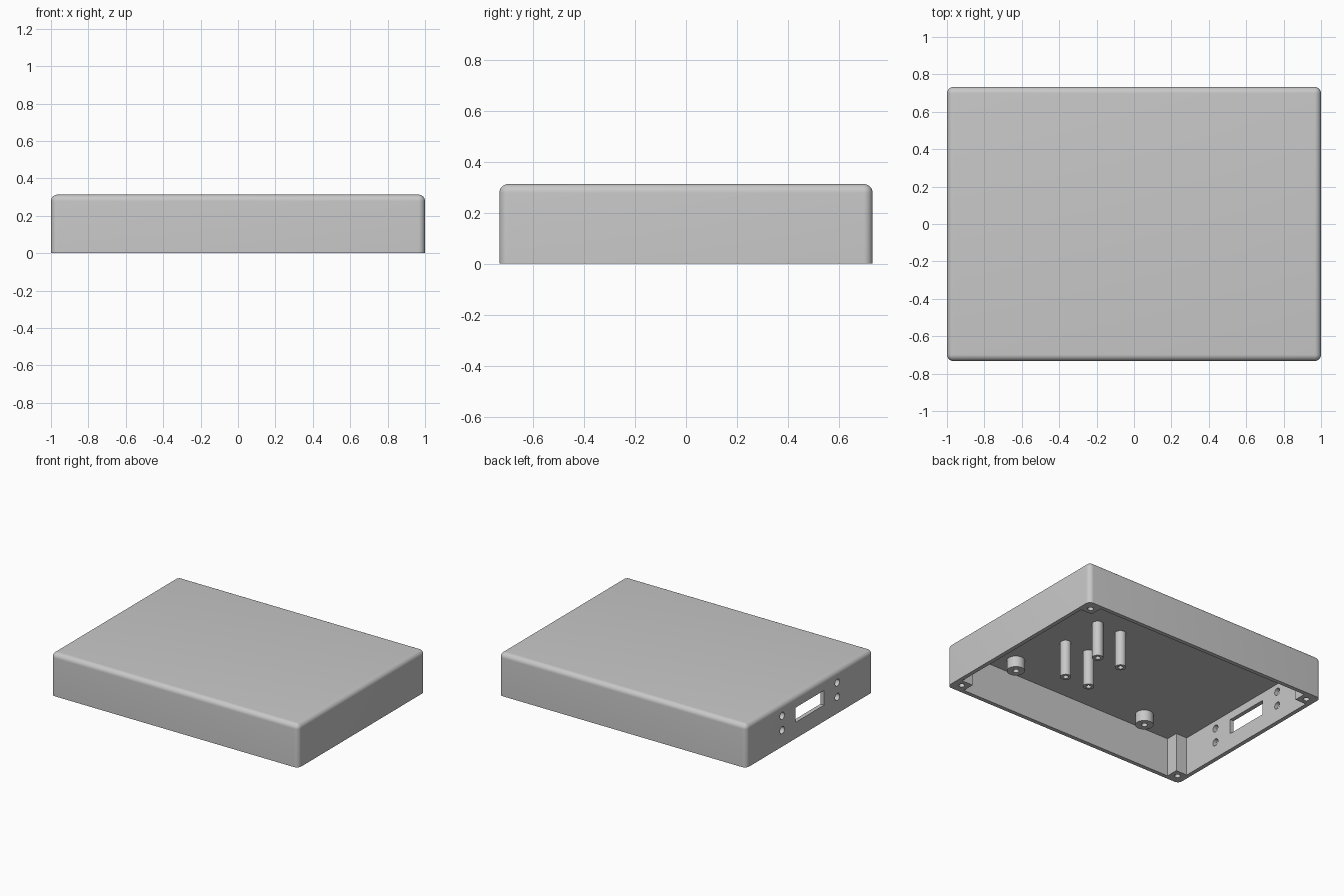
import bpy, bmesh, math
from mathutils import Matrix

if "Cube" in bpy.data.objects:
    bpy.data.objects.remove(bpy.data.objects["Cube"], do_unlink=True)

# Overall dimensions
HX, HY, HEIGHT = 1.0, 0.733, 0.313
WALL, POST, ROUND = 0.03, 0.12, 0.035
CEILING = HEIGHT - WALL

grey = bpy.data.materials.new("plain_grey")
grey.use_nodes = True
colour = (0.58, 0.58, 0.58, 1)
grey.diffuse_color = colour
grey.node_tree.nodes["Principled BSDF"].inputs["Base Color"].default_value = colour


def make_object(name, bm):
    bmesh.ops.recalc_face_normals(bm, faces=bm.faces)
    mesh = bpy.data.meshes.new(name)
    bm.to_mesh(mesh)
    bm.free()
    mesh.materials.append(grey)
    obj = bpy.data.objects.new(name, mesh)
    bpy.context.collection.objects.link(obj)
    return obj


def add_box(bm, centre, size):
    matrix = Matrix.Translation(centre) @ Matrix.Diagonal((*size, 1))
    bmesh.ops.create_cube(bm, size=1, matrix=matrix)


def add_rod(bm, centre, radius, length, axis="Z"):
    turn = Matrix.Rotation(math.pi / 2, 4, "Y") if axis == "X" else Matrix()
    bmesh.ops.create_cone(bm, cap_ends=True, segments=32, radius1=radius,
                          radius2=radius, depth=length,
                          matrix=Matrix.Translation(centre) @ turn)


def smooth(obj):
    bpy.ops.object.select_all(action="DESELECT")
    obj.select_set(True)
    bpy.context.view_layer.objects.active = obj
    bpy.ops.object.shade_smooth_by_angle(angle=math.radians(35))


# Outer block, rounded everywhere except around the open bottom
bm = bmesh.new()
add_box(bm, (0, 0, HEIGHT / 2), (2 * HX, 2 * HY, HEIGHT))
edges = [e for e in bm.edges if any(v.co.z > 0.01 for v in e.verts)]
bmesh.ops.bevel(bm, geom=edges, offset=ROUND, segments=8, profile=0.5,
                affect="EDGES", clamp_overlap=True)
shell = make_object("enclosure_shell", bm)

# Cavity cutter: a rectangle notched at its corners, which leaves the screw posts
ix, iy = HX - WALL, HY - WALL
px, py = HX - POST, HY - POST
quarter = [(ix, py), (px, py), (px, iy)]
outline = []
for sx, sy in ((1, 1), (-1, 1), (-1, -1), (1, -1)):
    points = [(sx * x, sy * y) for x, y in quarter]
    outline += points if sx * sy > 0 else points[::-1]
bm = bmesh.new()
base = bm.faces.new([bm.verts.new((x, y, -0.1)) for x, y in outline])
grown = bmesh.ops.extrude_face_region(bm, geom=[base])["geom"]
bmesh.ops.translate(bm, vec=(0, 0, CEILING + 0.1),
                    verts=[v for v in grown if isinstance(v, bmesh.types.BMVert)])
cavity = make_object("cavity_cutter", bm)

# Opening cutter: side window, its four screw holes and the corner screw holes
bm = bmesh.new()
add_box(bm, (-HX, 0, 0.172), (0.2, 0.33, 0.107))
for side in (-1, 1):
    for z in (0.12, 0.225):
        add_rod(bm, (-HX, side * 0.318, z), 0.026, 0.2, "X")
    for end in (-1, 1):
        add_rod(bm, (end * 0.932, side * 0.663, 0.08), 0.02, 0.3)
openings = make_object("opening_cutter", bm)

for cutter in (cavity, openings):
    cutter.hide_render = True
    mod = shell.modifiers.new(cutter.name, "BOOLEAN")
    mod.operation, mod.solver, mod.object = "DIFFERENCE", "EXACT", cutter

# Bake the cuts and discard the cutters
depsgraph = bpy.context.evaluated_depsgraph_get()
baked = bpy.data.meshes.new_from_object(shell.evaluated_get(depsgraph))
shell.modifiers.clear()
shell.data = baked
shell.data.name = "enclosure_shell"
for cutter in (cavity, openings):
    bpy.data.objects.remove(cutter, do_unlink=True)
smooth(shell)


# Standoffs: turned tubes with a blind hole, hanging from the ceiling
def standoff(name, x, y, radius, hole, length, depth):
    low, top = CEILING - length, CEILING + 0.005
    profile = [(radius, top), (radius, low), (hole, low),
               (hole, low + depth), (0, low + depth)]
    bm = bmesh.new()
    verts = [bm.verts.new((r, 0, z)) for r, z in profile]
    chain = [bm.edges.new(pair) for pair in zip(verts, verts[1:])]
    bmesh.ops.spin(bm, geom=verts + chain, cent=(0, 0, 0), axis=(0, 0, 1),
                   angle=2 * math.pi, steps=32)
    bmesh.ops.remove_doubles(bm, verts=bm.verts, dist=0.0001)
    obj = make_object(name, bm)
    # An open lathe needs its outer wall checked for facing outward
    mesh = obj.data
    wall = max(mesh.polygons, key=lambda p: p.center.xy.length)
    if wall.normal.xy.dot(wall.center.xy) < 0:
        mesh.flip_normals()
    obj.location = (x, y, 0)
    smooth(obj)


for side, depthwise in ((-1, "front"), (1, "back")):
    for x, where in ((0.255, "inner"), (0.452, "outer")):
        standoff(f"tall_standoff_{depthwise}_{where}", x, side * 0.165,
                 0.037, 0.018, 0.26, 0.2)
    for end, where in ((-1, "right"), (1, "left")):
        standoff(f"short_standoff_{depthwise}_{where}", end * 0.555, side * 0.555,
                 0.06, 0.02, 0.08, 0.07)
